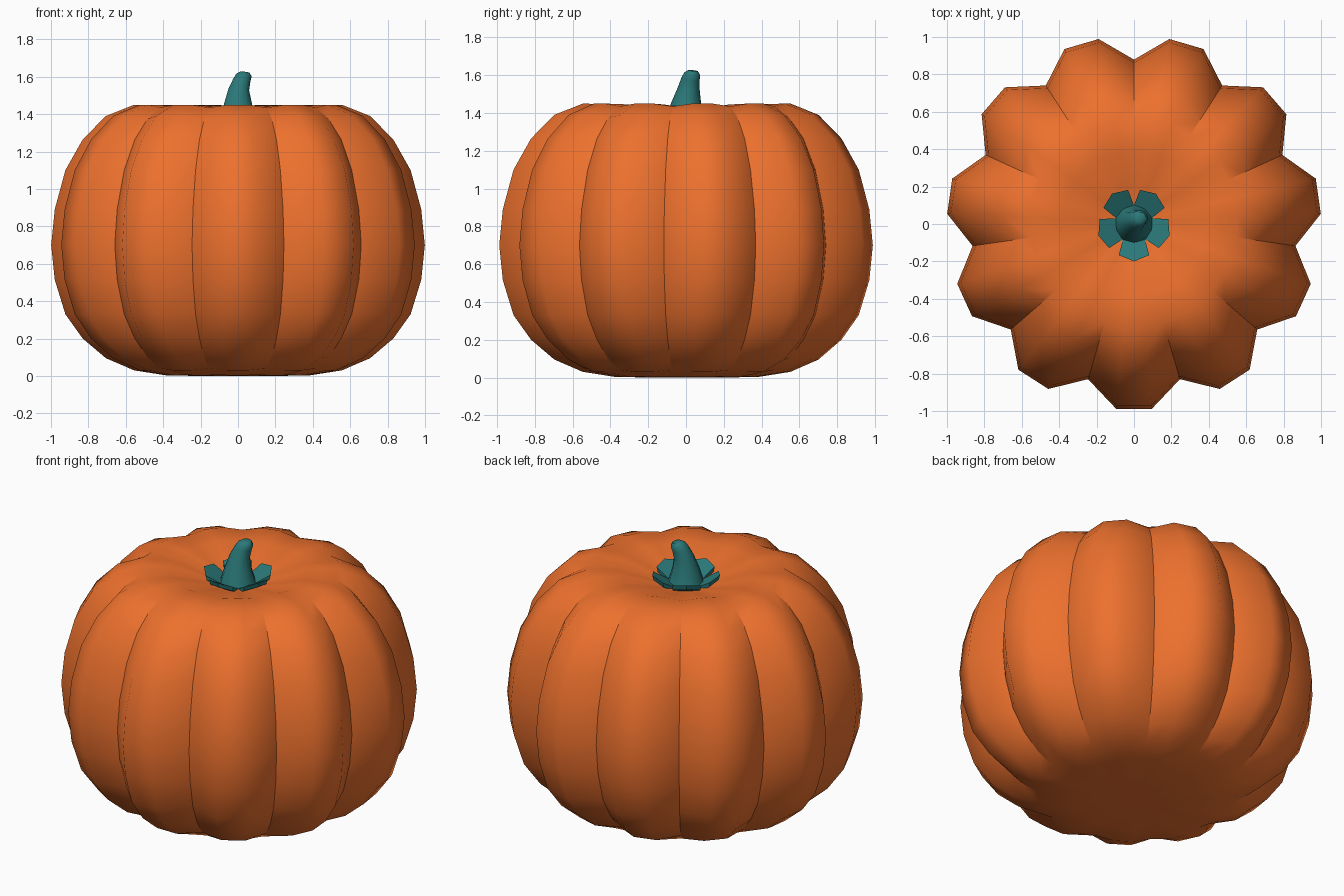
import bpy, math

if "Cube" in bpy.data.objects:
    bpy.data.objects.remove(bpy.data.objects["Cube"])

LOBES, SEG = 11, 33
CY = 0.007  # keeps the odd-lobed body centred on y

def material(name, color):
    m = bpy.data.materials.new(name)
    m.diffuse_color = (*color, 1)
    m.use_nodes = True
    m.node_tree.nodes["Principled BSDF"].inputs["Base Color"].default_value = m.diffuse_color
    return m

def add_mesh(name, verts, faces, mat):
    me = bpy.data.meshes.new(name)
    me.from_pydata(verts, [], faces)
    me.update()
    ob = bpy.data.objects.new(name, me)
    bpy.context.collection.objects.link(ob)
    me.materials.append(mat)
    me.polygons.foreach_set("use_smooth", [True] * len(me.polygons))
    return ob

def bridge(a, b, n):
    return [(a + i, a + (i + 1) % n, b + (i + 1) % n, b + i) for i in range(n)]

orange = material("orange_skin", (0.85, 0.165, 0.027))
teal = material("teal_stem", (0.024, 0.19, 0.19))

# Pumpkin body: (lobe radius, lobe z, valley radius, valley z) from bottom to top
rings = [
    (0.195, 0.00, 0.195, 0.00), (0.383, 0.003, 0.383, 0.006),
    (0.556, 0.03, 0.550, 0.04), (0.707, 0.095, 0.640, 0.10),
    (0.831, 0.20, 0.730, 0.20), (0.924, 0.33, 0.805, 0.33),
    (0.981, 0.515, 0.855, 0.515), (1.0, 0.70, 0.872, 0.70),
    (0.981, 0.89, 0.855, 0.89), (0.924, 1.10, 0.805, 1.10),
    (0.831, 1.265, 0.730, 1.265), (0.707, 1.39, 0.640, 1.375),
    (0.556, 1.45, 0.550, 1.435), (0.383, 1.445, 0.383, 1.435),
    (0.195, 1.39, 0.195, 1.385),
]
verts = []
for rl, zl, rv, zv in rings:
    for i in range(SEG):
        a = math.pi / 2 + i * math.tau / SEG
        r, z = (rv, zv) if i % 3 == 0 else (rl, zl)
        verts.append((r * math.cos(a), r * math.sin(a) + CY, z))
faces = [f for k in range(len(rings) - 1) for f in bridge(k * SEG, (k + 1) * SEG, SEG)]
bottom, top = len(verts), len(verts) + 1
verts += [(0, CY, 0.0), (0, CY, 1.355)]
last = (len(rings) - 1) * SEG
for i in range(SEG):
    j = (i + 1) % SEG
    faces += [(bottom, j, i), (top, last + i, last + j)]
body = add_mesh("pumpkin_body", verts, faces, orange)
# Crease the valleys between lobes
for e in body.data.edges:
    a, b = sorted(e.vertices)
    if b < bottom and b - a == SEG and (a % SEG) % 3 == 0 and 2 <= a // SEG <= 11:
        e.use_edge_sharp = True

# Stem: leaning ten-sided tube, (x, y, z, radius, lean of the ring)
N = 10
path = [(0, 0, 1.34, 0.115, 0), (0, 0, 1.39, 0.098, 0), (0, 0, 1.45, 0.08, 0),
        (0.004, 0.014, 1.53, 0.058, 0.15), (0.02, 0.024, 1.58, 0.048, 0.3),
        (0.032, 0.033, 1.608, 0.042, 0.35), (0.036, 0.037, 1.624, 0.026, 0.2)]
verts = []
for x, y, z, r, lean in path:
    for i in range(N):
        a = math.pi / 2 + i * math.tau / N
        dx, dy = r * math.cos(a), r * math.sin(a)
        verts.append((x + dx, y + dy, z - lean * (dx + dy) * 0.5))
faces = [f for k in range(len(path) - 1) for f in bridge(k * N, (k + 1) * N, N)]
faces += [tuple(range((len(path) - 1) * N, len(path) * N)), tuple(reversed(range(N)))]
stem = add_mesh("stem", verts, faces, teal)

# Five upturned leaf flaps around the stem foot
outline = [(-36, 0.10, 1.375), (-26, 0.185, 1.425), (0, 0.20, 1.44),
           (26, 0.185, 1.425), (36, 0.10, 1.375), (0, 0.07, 1.37)]
verts, faces = [], []
for k in range(5):
    base, n = len(verts), len(outline)
    for drop, shrink in ((0, 1), (0.03, 0.96)):
        for deg, r, z in outline:
            a = math.radians(-90 + 72 * k + deg)
            verts.append((r * shrink * math.cos(a), r * shrink * math.sin(a), z - drop))
    faces.append(tuple(base + i for i in range(n)))
    faces.append(tuple(base + n + i for i in reversed(range(n))))
    faces += bridge(base + n, base, n)
leaves = add_mesh("stem_leaves", verts, faces, teal)

# Shade the stem smooth, keep leaf edges crisp
for ob in (stem, leaves):
    bpy.ops.object.select_all(action='DESELECT')
    ob.select_set(True)
    bpy.context.view_layer.objects.active = ob
    bpy.ops.object.shade_smooth_by_angle(angle=math.radians(50 if ob is stem else 30))
